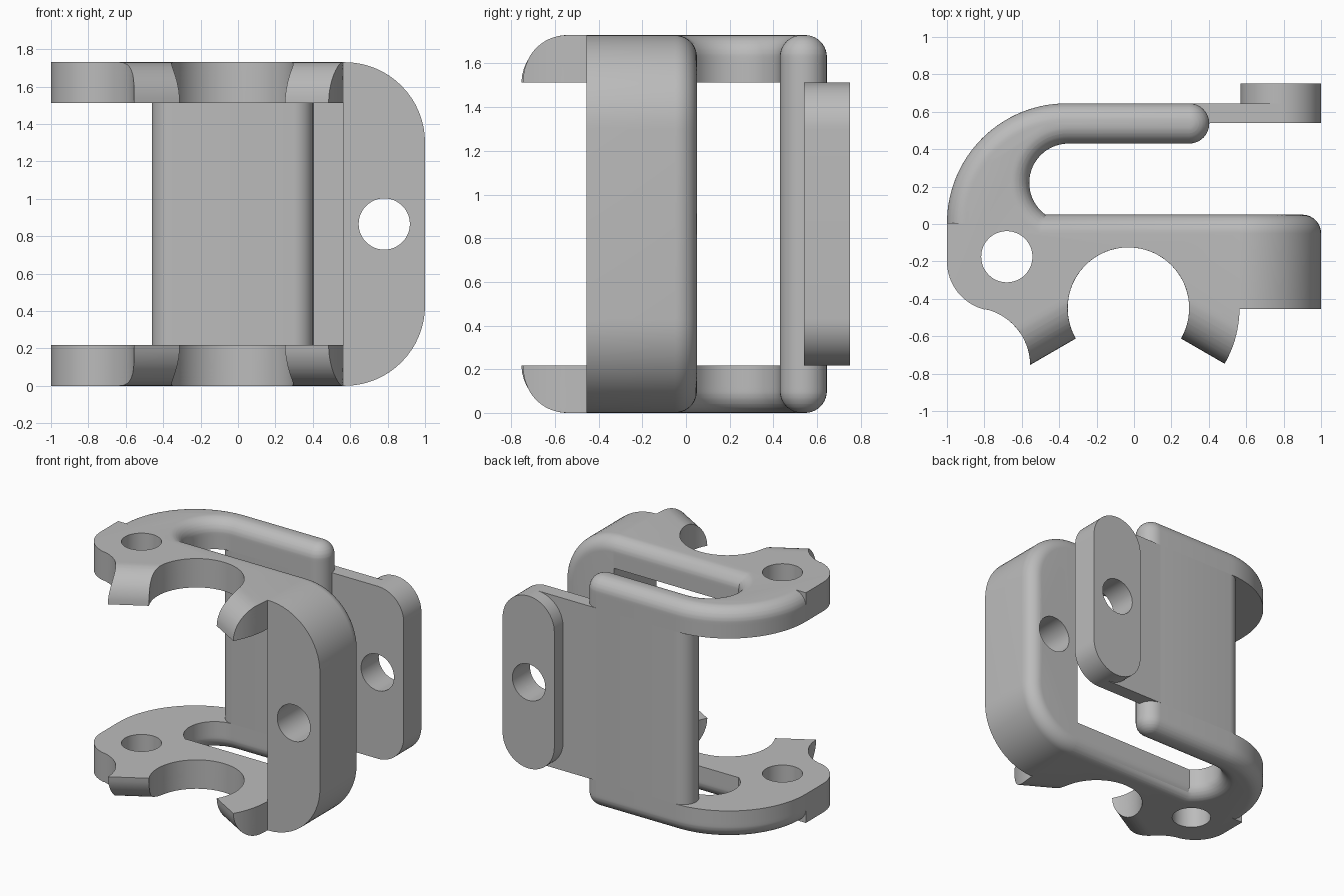
import bpy, bmesh
from math import sin, cos, asin, acos, sqrt, radians, degrees, pi
from mathutils import Vector

cube = bpy.data.objects.get("Cube")
if cube:
    bpy.data.objects.remove(cube, do_unlink=True)

H = 1.73         # overall height
T = 0.217        # plate thickness, also radius of the claw tips
F = 0.1          # edge fillet radius
FRONT, REAR = -0.455, 0.05

grey = bpy.data.materials.new("plain_grey")
grey.use_nodes = True
grey.diffuse_color = (0.5, 0.5, 0.5, 1)
grey.node_tree.nodes["Principled BSDF"].inputs["Base Color"].default_value = grey.diffuse_color


def arc(cx, cy, r, a0, a1, n=16):
    angles = [radians(a0 + (a1 - a0) * i / n) for i in range(n + 1)]
    return [(cx + r * cos(a), cy + r * sin(a)) for a in angles]


def fillet(r, t):
    """Inset of a quarter round at height t above its start."""
    return 0 if t <= 0 else r - sqrt(max(r * r - t * t, 0))


def loft(name, rings):
    """Skin a stack of matching closed outlines and cap both ends."""
    bm = bmesh.new()
    rows = [[bm.verts.new(p) for p in ring] for ring in rings]
    n = len(rows[0])
    for a, b in zip(rows, rows[1:]):
        for i in range(n):
            j = (i + 1) % n
            bm.faces.new((a[i], a[j], b[j], b[i]))
    bm.faces.new(rows[0][::-1])
    bm.faces.new(rows[-1])
    bmesh.ops.remove_doubles(bm, verts=bm.verts, dist=0.0002)
    bmesh.ops.recalc_face_normals(bm, faces=bm.faces)
    mesh = bpy.data.meshes.new(name)
    bm.to_mesh(mesh)
    bm.free()
    mesh.materials.append(grey)
    ob = bpy.data.objects.new(name, mesh)
    bpy.context.collection.objects.link(ob)
    return ob


def activate(ob):
    bpy.ops.object.select_all(action='DESELECT')
    ob.select_set(True)
    bpy.context.view_layer.objects.active = ob


def drill(ob, centre, axis, r=0.137):
    """Cut a round through hole."""
    bpy.ops.mesh.primitive_cylinder_add(vertices=48, radius=r, depth=4, location=centre)
    cutter = bpy.context.object
    cutter.hide_render = True
    cutter.rotation_euler = Vector(axis).to_track_quat('Z', 'Y').to_euler()
    cutter.data.materials.append(grey)
    activate(ob)
    mod = ob.modifiers.new("hole", 'BOOLEAN')
    mod.operation, mod.solver, mod.object = 'DIFFERENCE', 'EXACT', cutter
    bpy.ops.object.modifier_apply(modifier=mod.name)
    bpy.data.objects.remove(cutter, do_unlink=True)


def smooth(ob):
    activate(ob)
    bpy.ops.object.shade_smooth_by_angle(angle=radians(30))


def plate_outline(f, d):
    """Clamp plate: f insets the arm and slot edges, d shortens the claws."""
    cx, cy, r_in, r_out = -0.03, -0.45, 0.325, 0.594
    back = degrees(asin(d / r_in))
    slot_start = 180 + degrees(asin((0.17 + f) / (0.21 + f)))
    tip = degrees(acos((0.152 - d) / 0.31)) - 60
    return (arc(cx, cy, r_out, degrees(asin(d / r_out)) - 30, 0)      # right claw
            + [(0.57, -0.45), (0.57, REAR - f)]
            + arc(-0.35, 0.22, 0.21 + f, slot_start, 90, 24)          # slot end
            + arc(0.295, 0.5375, 0.1075 - f, -90, 90)                 # arm tip
            + arc(-0.36, 0.005, 0.64 - f, 90, 180, 32)                # outer sweep
            + [(-1, 0.005)]
            + arc(-0.735, -0.2, 0.265, 180, 256.9)                    # lobe
            + arc(-0.865, -0.757, 0.31, 76.9, tip)                    # left claw
            + arc(cx, cy, r_in, 210 - back, back - 30, 40))           # pipe seat


# Upper and lower clamp plates
quarter = [sin(pi / 2 * i / 10) for i in range(11)]
heights = sorted({round(T * s, 4) for s in quarter} | {round(T - F + F * s, 4) for s in quarter})
for name, side in (("upper_clamp_plate", 1), ("lower_clamp_plate", -1)):
    rings = []
    for h in heights:
        z = H / 2 + side * (H / 2 - T + h)
        rings.append([(x, y, z) for x, y in plate_outline(fillet(F, h - T + F), fillet(T, h))])
    plate = loft(name, rings)
    drill(plate, (-0.68, -0.175, z), (0, 0, 1))
    smooth(plate)


# Front lug joining the plates, rounded along its rear rim
def lug_outline(f):
    return ([(0.565, f)] + arc(0.57, 0.43, 0.43 - f, -90, 0)
            + arc(0.57, H - 0.43, 0.43 - f, 0, 90) + [(0.565, H - f)])


steps = [(FRONT, 0)] + [(REAR - F + F * s, fillet(F, F * s)) for s in quarter]
lug = loft("front_lug", [[(x, y, z) for x, z in lug_outline(f)] for y, f in steps])
drill(lug, (0.782, 0, H / 2), (0, 1, 0))
smooth(lug)

# Rear wall with half-round ends
wall = arc(0.295, 0.5375, 0.1075, -90, 90) + arc(-0.3525, 0.5375, 0.1075, 90, 270)
smooth(loft("rear_wall", [[(x, y, z) for x, y in wall] for z in (T, H - T)]))

# Thin rear tab and its raised boss
R = 0.215
right_end = arc(1 - R, T + R, R, -90, 0) + arc(1 - R, H - T - R, R, 0, 90)
left_end = arc(1 - R, H - T - R, R, 90, 180) + arc(1 - R, T + R, R, 180, 270)
tab_side = [(0.295, H - T), (0.295, T)]
for name, outline, y0, y1 in (("rear_tab", right_end + tab_side, 0.54, 0.645),
                              ("rear_boss", right_end + left_end, 0.645, 0.75)):
    ob = loft(name, [[(x, y, z) for x, z in outline] for y in (y0, y1)])
    drill(ob, (0.782, 0, H / 2), (0, 1, 0))
    smooth(ob)
